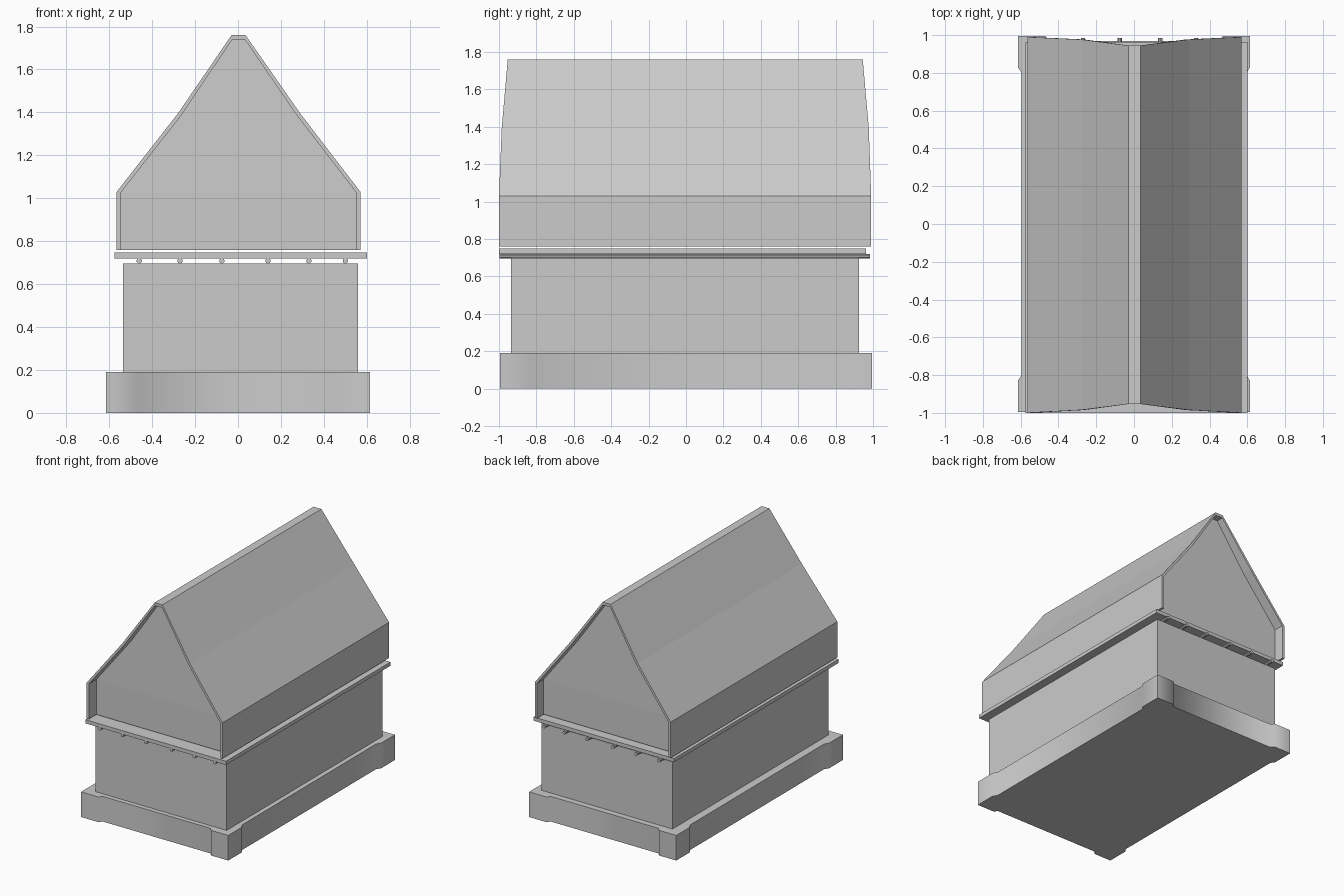
import bpy, bmesh, math
from mathutils import Matrix

if "Cube" in bpy.data.objects:
    bpy.data.objects.remove(bpy.data.objects["Cube"])


def finish(bm, name):
    bmesh.ops.recalc_face_normals(bm, faces=bm.faces)
    me = bpy.data.meshes.new(name)
    bm.to_mesh(me)
    bm.free()
    ob = bpy.data.objects.new(name, me)
    bpy.context.collection.objects.link(ob)
    return ob


def box(name, x0, x1, y0, y1, z0, z1):
    bm = bmesh.new()
    bmesh.ops.create_cube(bm, size=1)
    for v in bm.verts:
        v.co.x = x0 if v.co.x < 0 else x1
        v.co.y = y0 if v.co.y < 0 else y1
        v.co.z = z0 if v.co.z < 0 else z1
    return finish(bm, name)


def bridge(bm, a, b, closed=True):
    n = len(a)
    for i in range(n if closed else n - 1):
        j = (i + 1) % n
        bm.faces.new((a[i], a[j], b[j], b[i]))


# Plinth with slightly projecting corner blocks
quarter = [(0.595, 0.80), (0.615, 0.83), (0.615, 0.995), (0.47, 0.995), (0.45, 0.97)]
plan = []
for sx, sy in ((1, 1), (-1, 1), (-1, -1), (1, -1)):
    pts = [(sx * x, sy * y) for x, y in quarter]
    plan += pts if sx * sy > 0 else pts[::-1]
bm = bmesh.new()
low = [bm.verts.new((x, y, 0)) for x, y in plan]
high = [bm.verts.new((x, y, 0.19)) for x, y in plan]
bridge(bm, low, high)
bm.faces.new(low)
bm.faces.new(high)
plinth = finish(bm, "plinth")

# Main chest and the thin deck above it
box("chest_body", -0.535, 0.56, -0.935, 0.925, 0.19, 0.697)
box("deck_slab", -0.575, 0.60, -1.0, 0.963, 0.72, 0.748)

# Round rods running lengthwise between chest and deck
for i, x in enumerate((-0.46, -0.27, -0.075, 0.14, 0.33, 0.50)):
    bm = bmesh.new()
    bmesh.ops.create_cone(bm, cap_ends=True, segments=10, radius1=0.0125,
                          radius2=0.0125, depth=1.98)
    bmesh.ops.transform(bm, matrix=Matrix.Translation((x, -0.006, 0.708))
                        @ Matrix.Rotation(math.pi / 2, 4, 'X'), verts=bm.verts)
    finish(bm, f"deck_rod_{i + 1}")

# Roof shell: (x, z, front y, back y) along the outer and inner profiles
outer = [(-0.565, 0.76, -1.0, 0.99), (-0.565, 1.03, -1.0, 0.99),
         (-0.28, 1.395, -0.985, 0.977), (-0.03, 1.76, -0.953, 0.945),
         (0.035, 1.76, -0.953, 0.945), (0.29, 1.395, -0.985, 0.977),
         (0.57, 1.03, -1.0, 0.99), (0.57, 0.76, -1.0, 0.99)]
inner = [(-0.547, 0.76), (-0.547, 1.025), (-0.265, 1.385), (-0.028, 1.738),
         (0.033, 1.738), (0.275, 1.385), (0.552, 1.025), (0.552, 0.76)]
bm = bmesh.new()
of = [bm.verts.new((x, f, z)) for x, z, f, b in outer]
ob = [bm.verts.new((x, b, z)) for x, z, f, b in outer]
nf = [bm.verts.new((x, o[2], z)) for (x, z), o in zip(inner, outer)]
nb = [bm.verts.new((x, o[3], z)) for (x, z), o in zip(inner, outer)]
for a, b in ((of, ob), (nf, nb), (of, nf), (ob, nb)):
    bridge(bm, a, b, closed=False)
for k in (0, -1):
    bm.faces.new((of[k], ob[k], nb[k], nf[k]))
finish(bm, "roof_shell")

# Recessed gable block filling the roof, leaning in slightly above the eaves
bm = bmesh.new()
ends = []
for s in (-1, 1):
    ends.append([bm.verts.new((x, s * (0.91 - 0.03 * max(0, z - 1.025)), z))
                 for x, z in inner])
    e = ends[-1]
    for i in range(3):
        bm.faces.new((e[i], e[i + 1], e[6 - i], e[7 - i]))
bridge(bm, *ends)
finish(bm, "gable_block")

# Soft shading on the plinth corner steps
bpy.ops.object.select_all(action='DESELECT')
plinth.select_set(True)
bpy.context.view_layer.objects.active = plinth
bpy.ops.object.shade_smooth_by_angle(angle=math.radians(60))
